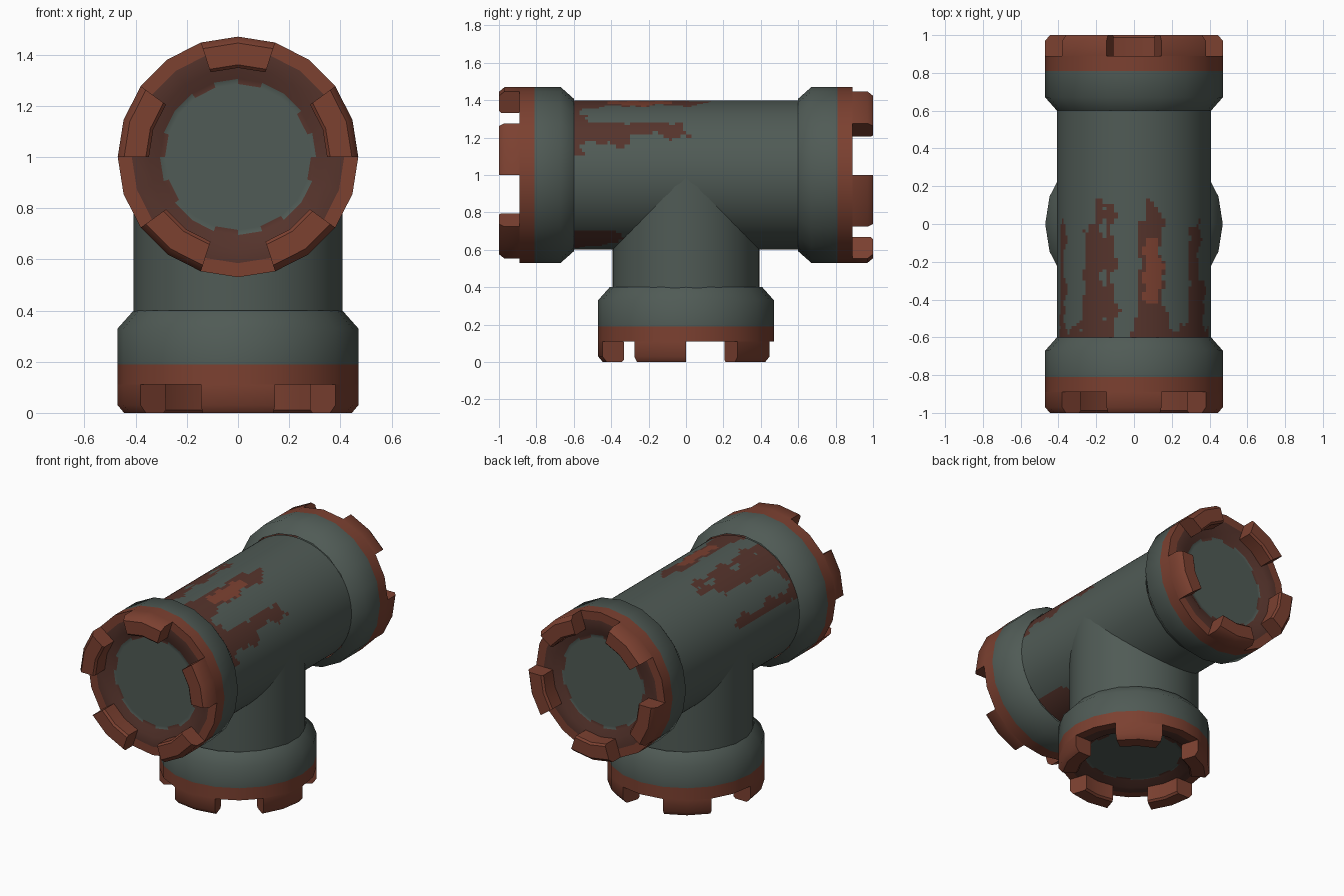
import bpy, bmesh, math
from mathutils import Matrix, Vector

if "Cube" in bpy.data.objects:
    bpy.data.objects.remove(bpy.data.objects["Cube"])

SIDES = 20
STEP = 2 * math.pi / SIDES


def material(name, rgb):
    m = bpy.data.materials.new(name)
    m.diffuse_color = (*rgb, 1)
    m.use_nodes = True
    m.node_tree.nodes["Principled BSDF"].inputs["Base Color"].default_value = m.diffuse_color
    return m


MATS = [material("grey_green_paint", (0.080, 0.104, 0.092)),
        material("rust", (0.200, 0.052, 0.030)),
        material("dark_rust", (0.092, 0.034, 0.025))]
GREEN, RUST, DARK = 0, 1, 2


def finish(name, bm, matrix=None, angle=45):
    me = bpy.data.meshes.new(name)
    if matrix:
        bm.transform(matrix)
    bm.to_mesh(me)
    bm.free()
    ob = bpy.data.objects.new(name, me)
    bpy.context.collection.objects.link(ob)
    for m in MATS:
        me.materials.append(m)
    bpy.ops.object.select_all(action='DESELECT')
    ob.select_set(True)
    bpy.context.view_layer.objects.active = ob
    bpy.ops.object.shade_smooth_by_angle(angle=math.radians(angle))
    return ob


def skin(bm, rings, rule):
    """Join rings of points (each closed) with quads; rule(ring, side) -> material."""
    vs = [[bm.verts.new(p) for p in ring] for ring in rings]
    n = len(vs[0])
    for i in range(len(vs) - 1):
        for j in range(n):
            k = (j + 1) % n
            f = bm.faces.new((vs[i + 1][j], vs[i + 1][k], vs[i][k], vs[i][j]))
            f.material_index = rule(i, j)
    return vs


def at(d, r, a):
    """Point in the end-collar frame: depth d from the end, radius r, angle from the top."""
    return Vector((r * math.sin(a), d - 1, r * math.cos(a)))


def collar(name, turn):
    bm = bmesh.new()
    # Collar shell: taper, rim, notch floor, funnel and closing disc
    prof = [(.40, .408), (.33, .47), (.19, .47), (.11, .47), (.11, .415),
            (.11, .35), (.14, .305), (.14, .285)]
    cols = [GREEN, GREEN, RUST, RUST, DARK, DARK]

    def rule(i, j):
        return cols[i] if i < 6 else (DARK if j % 5 in (0, 3) else GREEN)
    vs = skin(bm, [[at(d, r, j * STEP) for j in range(SIDES)] for d, r in prof], rule)
    bm.faces.new(vs[-1][::-1]).material_index = GREEN
    # Five teeth, each two sides wide, with a chamfered outer edge
    tooth = [(.11, .35), (.11, .47), (.03, .47), (0, .445), (0, .36), (.012, .348)]
    new = []
    for t in range(5):
        cuts = [[bm.verts.new(at(d, r, (4 * t + s) * STEP)) for d, r in tooth]
                for s in (-1, 0, 1)]
        new += [bm.faces.new(cuts[0]), bm.faces.new(cuts[2])]
        for a, b in zip(cuts, cuts[1:]):
            for i in range(len(tooth)):
                k = (i + 1) % len(tooth)
                new.append(bm.faces.new((a[i], a[k], b[k], b[i])))
    bmesh.ops.recalc_face_normals(bm, faces=new)
    for f in new:
        f.material_index = RUST
    finish(name, bm, Matrix.Translation((0, 0, 1)) @ Matrix.Rotation(turn, 4, 'X'))


collar("front_collar", 0)
collar("back_collar", math.pi)
collar("bottom_collar", math.pi / 2)

# Rust streaks on the run: angle from top, half width (degrees), far end along y
STREAKS = [(-68, 4, 0.0), (-33, 7, -0.02), (-27, 4, 0.13), (-18, 3, 0.10), (13, 9, 0.0),
           (13, 4, 0.14), (52, 6, 0.0), (62, 3, -0.3), (150, 9, -0.35), (-150, 9, -0.35)]


def stain(phi, y):
    wob = 1.5 * math.sin(23 * y + phi * .05) + 1.0 * math.sin(51 * y)
    edge = .02 * math.sin(phi * .35) + .012 * math.sin(phi * .9)
    if abs(phi - 14 - wob) < 7 - 12 * abs(y + .25) and -.42 < y < -.07:
        return RUST
    if y < -.55 + edge and (-75 < phi < -17 or -2 < phi < 76):
        return DARK
    for c, w, end in STREAKS:
        spread = w * (1 + .5 * max(0, -.3 - y) / .3) + .6 * wob
        if y < end + edge and abs(phi - c - wob) < spread:
            return DARK
    return GREEN


# Horizontal pipe
N, L = 120, 80
ys = [.6 - 1.2 * i / L for i in range(L + 1)]
bm = bmesh.new()
skin(bm, [[(.408 * math.sin(2 * math.pi * j / N), y, 1 + .398 * math.cos(2 * math.pi * j / N))
           for j in range(N)] for y in ys],
     lambda i, j: stain(((j + .5) * 360 / N + 180) % 360 - 180, ys[i] - .6 / L))
finish("horizontal_pipe", bm)

# Downward branch pipe
bm = bmesh.new()
skin(bm, [[(.408 * math.sin(2 * math.pi * j / 40), -.392 * math.cos(2 * math.pi * j / 40), z)
           for j in range(40)] for z in (1.0, .39)], lambda i, j: GREEN)
finish("branch_pipe", bm)
